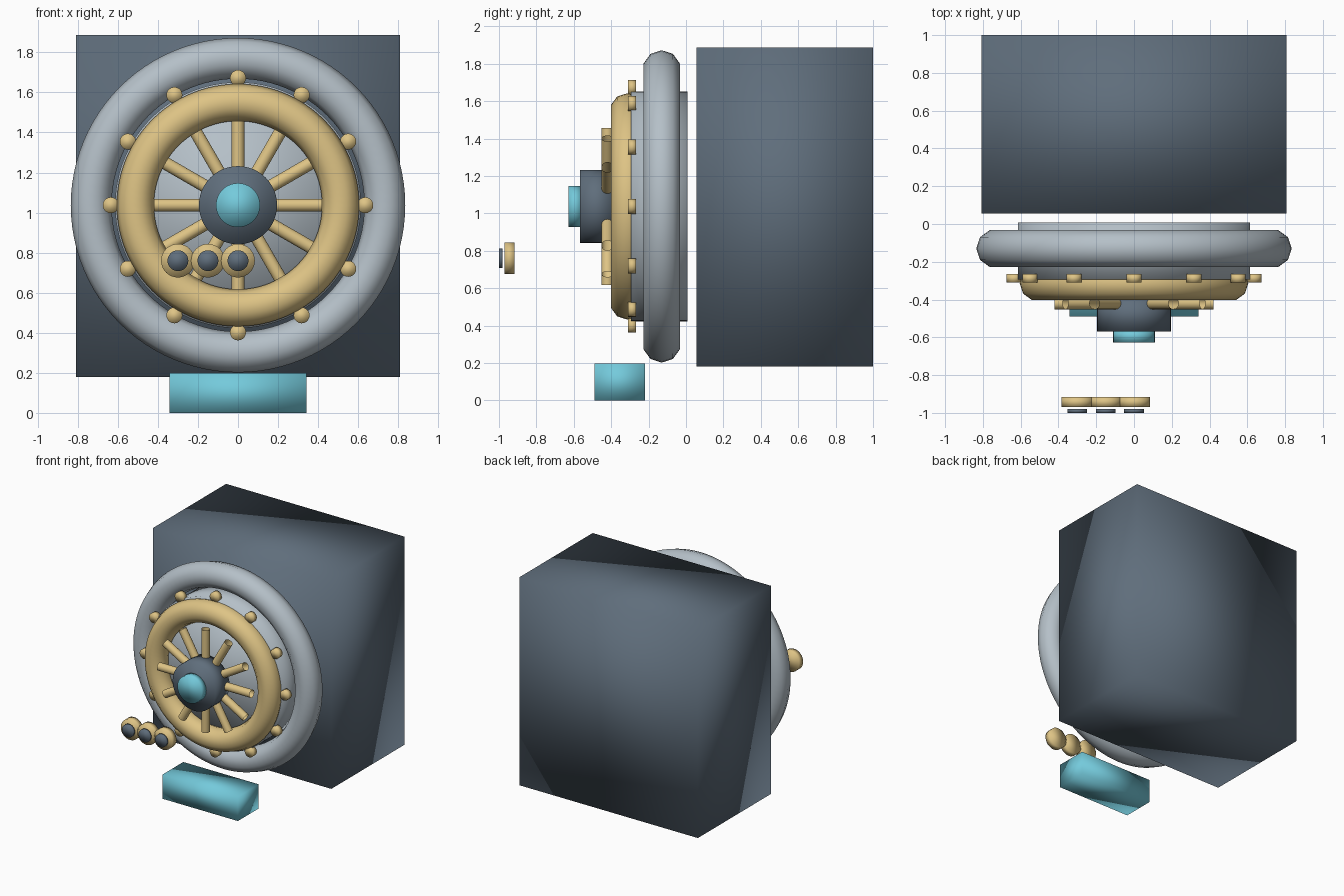
import bpy
import math
from mathutils import Matrix, Vector

cube = bpy.data.objects.get("Cube")
if cube:
    bpy.data.objects.remove(cube, do_unlink=True)

AXIS_Z = 1.037  # height of the wheel axis


def material(name, rgb):
    mat = bpy.data.materials.new(name)
    mat.use_nodes = True
    colour = (*rgb, 1)
    mat.diffuse_color = colour
    for node in mat.node_tree.nodes:
        if node.type == "BSDF_PRINCIPLED":
            node.inputs["Base Color"].default_value = colour
    return mat


slate = material("dark slate", (0.115, 0.155, 0.2))
silver = material("silver", (0.46, 0.525, 0.575))
gold = material("gold", (0.73, 0.55, 0.235))
cyan = material("cyan", (0.175, 0.59, 0.71))


def finish(name, mat):
    obj = bpy.context.object
    obj.name = name
    obj.data.materials.append(mat)
    bpy.ops.object.shade_smooth()
    return obj


def box(name, mat, low, high):
    low, high = Vector(low), Vector(high)
    bpy.ops.mesh.primitive_cube_add(size=1, location=(low + high) / 2)
    size = Matrix.Diagonal((*(high - low), 1))
    bpy.context.object.data.transform(size)
    return finish(name, mat)


def drum(name, mat, radius, front, back, x=0, z=AXIS_Z, sides=48):
    """Cylinder whose axis runs front to back."""
    bpy.ops.mesh.primitive_cylinder_add(
        vertices=sides, radius=radius, depth=back - front,
        location=(x, (front + back) / 2, z), rotation=(math.pi / 2, 0, 0))
    return finish(name, mat)


def ring(name, mat, major, minor, y):
    bpy.ops.mesh.primitive_torus_add(
        major_radius=major, minor_radius=minor, major_segments=96,
        minor_segments=10, location=(0, y, AXIS_Z), rotation=(math.pi / 2, 0, 0))
    return finish(name, mat)


# Cabinet and foot
box("cabinet", slate, (-0.808, 0.055, 0.18), (0.808, 1, 1.887))
box("foot_block", cyan, (-0.342, -0.49, 0), (0.342, -0.22, 0.198))

# Door disc and its rings
drum("door_disc", silver, 0.614, -0.293, 0.008, sides=96)
ring("outer_ring", silver, 0.733, 0.102, -0.13)
ring("gold_ring", gold, 0.5125, 0.0925, -0.314)

# Hub
drum("hub", slate, 0.195, -0.568, -0.388)
drum("hub_cap", cyan, 0.11, -0.628, -0.56)

# Spokes are open tubes; a bolt sits at the rim beyond each one
for i in range(12):
    angle = i * math.pi / 6
    out = Vector((math.sin(angle), 0, math.cos(angle)))
    bpy.ops.mesh.primitive_cylinder_add(
        vertices=16, radius=0.032, depth=0.28, end_fill_type="NOTHING",
        location=out * 0.28 + Vector((0, -0.42, AXIS_Z)), rotation=(0, angle, 0))
    finish(f"spoke_{i + 1}", gold)
    bolt = out * 0.635
    drum(f"rim_bolt_{i + 1}", gold, 0.04, -0.31, -0.266,
         bolt.x, AXIS_Z + bolt.z, 20)

# Three dials in front
for i in range(3):
    x = -0.15 * i
    drum(f"dial_{i + 1}", gold, 0.084, -0.97, -0.917, x, 0.76, 32)
    drum(f"dial_face_{i + 1}", slate, 0.052, -1, -0.98, x, 0.76, 32)
